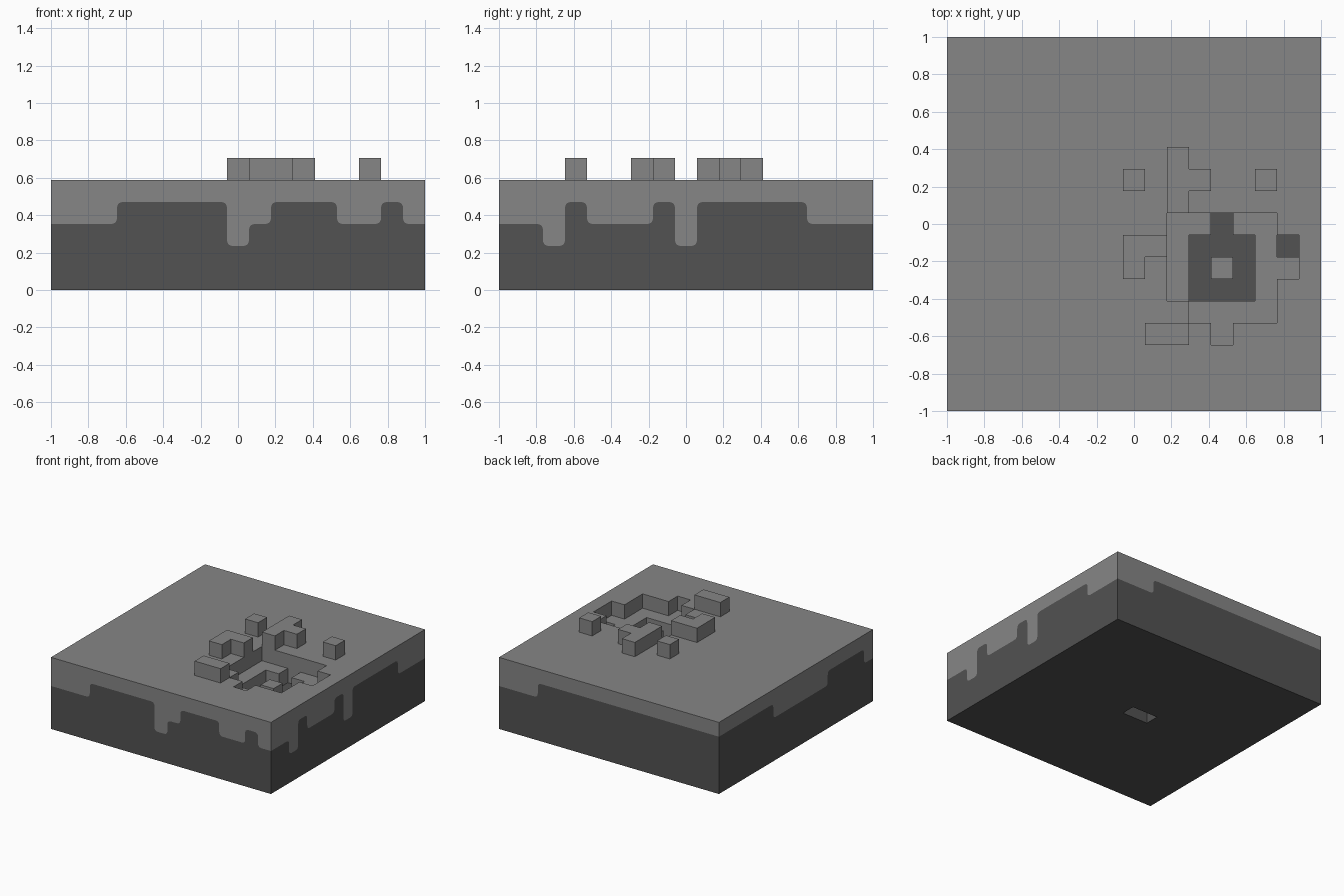
import bpy
import bmesh
from mathutils import Vector

if "Cube" in bpy.data.objects:
    bpy.data.objects.remove(bpy.data.objects["Cube"], do_unlink=True)

N = 17            # cells along each side
U = 2 / N         # size of one cell
SURFACE = 5       # ground level in cells


def material(name, grey):
    mat = bpy.data.materials.new(name)
    mat.use_nodes = True
    color = (grey, grey, grey, 1)
    mat.diffuse_color = color
    mat.node_tree.nodes["Principled BSDF"].inputs["Base Color"].default_value = color
    return mat


LIGHT, DARK = 0, 1
MATERIALS = [material("light grey", 0.24), material("dark grey", 0.085)]


def add_face(bm, points, facing, mat):
    """Add a face given in cell units, turned towards a direction."""
    verts = [bm.verts.new((x * U - 1, y * U - 1, z * U)) for x, y, z in points]
    face = bm.faces.new(verts)
    face.normal_update()
    if face.normal.dot(Vector(facing)) < 0:
        face.normal_flip()
    face.material_index = mat


def finish(bm, name):
    bmesh.ops.remove_doubles(bm, verts=bm.verts, dist=0.0001)
    mesh = bpy.data.meshes.new(name)
    bm.to_mesh(mesh)
    bm.free()
    for mat in MATERIALS:
        mesh.materials.append(mat)
    bpy.context.collection.objects.link(bpy.data.objects.new(name, mesh))


def block(x0, x1, y0, y1):
    return {(x, y) for x in range(x0, x1) for y in range(y0, y1)}


# Cell groups of the broken ground
rubble = (block(8, 9, 10, 11) | block(14, 15, 10, 11) | block(10, 11, 9, 12)
          | block(11, 12, 10, 11) | block(8, 9, 6, 8) | block(9, 10, 7, 8)
          | block(9, 11, 3, 4))
crater = (block(10, 15, 5, 9) | block(11, 15, 4, 5) | block(15, 16, 6, 8)
          | block(12, 13, 3, 4))
pit = ((block(11, 14, 5, 8) | block(12, 13, 8, 9) | block(15, 16, 7, 8))
       - block(12, 13, 6, 7))


def height(x, y):
    if (x, y) in rubble:
        return SURFACE + 1
    if (x, y) in pit:
        return SURFACE - 2
    return SURFACE - 1 if (x, y) in crater else SURFACE


def wall(bm, x, y, dx, dy, low, high, mat):
    """One side of a cell, on the edge towards (dx, dy)."""
    cx, cy = x + 0.5 + dx / 2, y + 0.5 + dy / 2
    a = (cx - abs(dy) / 2, cy - abs(dx) / 2)
    b = (cx + abs(dy) / 2, cy + abs(dx) / 2)
    add_face(bm, [(*a, low), (*b, low), (*b, high), (*a, high)], (dx, dy, 0), mat)


# Ground with crater and raised rubble
bm = bmesh.new()
for x in range(N):
    for y in range(N):
        h = height(x, y)
        square = [(x, y, h), (x + 1, y, h), (x + 1, y + 1, h), (x, y + 1, h)]
        add_face(bm, square, (0, 0, 1), DARK if (x, y) in pit else LIGHT)
        for dx, dy in ((1, 0), (-1, 0), (0, 1), (0, -1)):
            for level in range(height(x + dx, y + dy), h):
                wall(bm, x, y, dx, dy, level, level + 1, LIGHT)
finish(bm, "ground_top")


def stepped_line(runs):
    """Rounded stepped border from (length, height) runs."""
    corners, along = [], 0
    for length, h in runs:
        corners += [Vector((along, h)), Vector((along + length, h))]
        along += length
    line = [corners[0]]
    for before, p, after in zip(corners, corners[1:], corners[2:]):
        a = p + (before - p).normalized() * 0.28
        b = p + (after - p).normalized() * 0.28
        for k in range(5):
            t = k / 4
            line.append(a * (1 - t) ** 2 + p * (2 * t * (1 - t)) + b * t * t)
    return line + [corners[-1]]


# Outer sides: ragged light layer over dark soil
SIDES = [
    ((0, -1, 0), lambda s, z: (s, 0, z),
     [(3, 3), (5, 4), (1, 2), (1, 3), (3, 4), (2, 3), (1, 4), (1, 3)]),
    ((1, 0, 0), lambda s, z: (N, s, z),
     [(2, 3), (1, 2), (1, 4), (3, 3), (1, 4), (1, 2), (5, 4), (3, 3)]),
    ((0, 1, 0), lambda s, z: (s, N, z), [(14, 4), (3, 3)]),
    ((-1, 0, 0), lambda s, z: (0, s, z), [(1, 3), (4, 4), (6, 3), (6, 4)]),
]
for name, edge, mat in (("upper_layer_sides", SURFACE, LIGHT),
                        ("soil_sides", 0, DARK)):
    bm = bmesh.new()
    for facing, place, runs in SIDES:
        outline = [(p.x, p.y) for p in stepped_line(runs)]
        outline += [(N, edge), (0, edge)]
        add_face(bm, [place(s, z) for s, z in outline], facing, mat)
    finish(bm, name)

# Underside with a small slot
slot = block(7, 9, 8, 9)
bm = bmesh.new()
for x in range(N):
    for y in range(N):
        h = 1 if (x, y) in slot else 0
        square = [(x, y, h), (x + 1, y, h), (x + 1, y + 1, h), (x, y + 1, h)]
        add_face(bm, square, (0, 0, -1), DARK)
        if h:
            for dx, dy in ((1, 0), (-1, 0), (0, 1), (0, -1)):
                if (x + dx, y + dy) not in slot:
                    wall(bm, x, y, dx, dy, 0, 1, DARK)
                    bm.faces.ensure_lookup_table()
                    bm.faces[-1].normal_flip()
finish(bm, "underside")
